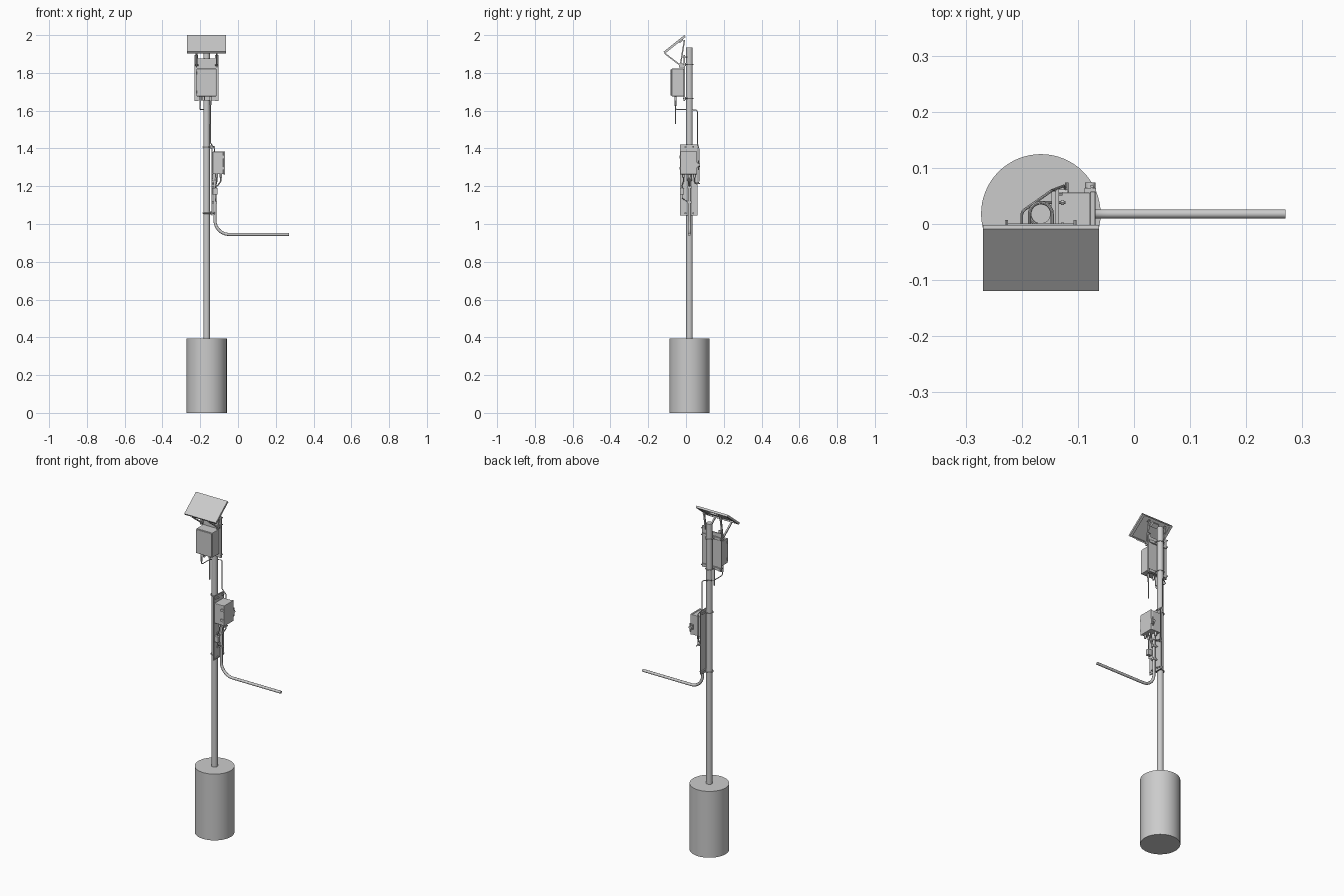
import bpy, bmesh, math
from mathutils import Vector, Matrix

old = bpy.data.objects.get("Cube")
if old:
    bpy.data.objects.remove(old, do_unlink=True)

grey = bpy.data.materials.new("light grey")
grey.use_nodes = True
grey.diffuse_color = (0.6, 0.6, 0.6, 1)
grey.node_tree.nodes["Principled BSDF"].inputs["Base Color"].default_value = (0.6, 0.6, 0.6, 1)

PX, PY = -0.166, 0.018      # pole axis
PR = 0.0175                 # pole radius


def add(name, bm, smooth=False):
    bmesh.ops.recalc_face_normals(bm, faces=bm.faces)
    me = bpy.data.meshes.new(name)
    bm.to_mesh(me)
    bm.free()
    me.materials.append(grey)
    ob = bpy.data.objects.new(name, me)
    bpy.context.collection.objects.link(ob)
    if smooth:
        bpy.ops.object.select_all(action='DESELECT')
        ob.select_set(True)
        bpy.context.view_layer.objects.active = ob
        bpy.ops.object.shade_smooth_by_angle(angle=math.radians(35))
    return ob


def box(name, x, y, z, matrix=Matrix(), bevel=0):
    """Box from three (low, high) ranges."""
    bm = bmesh.new()
    size = [b - a for a, b in (x, y, z)]
    mid = [(a + b) / 2 for a, b in (x, y, z)]
    bmesh.ops.create_cube(bm, size=1, matrix=matrix @ Matrix.Translation(mid) @ Matrix.Diagonal((*size, 1)))
    if bevel:
        bmesh.ops.bevel(bm, geom=bm.edges[:], offset=bevel, segments=2, affect='EDGES', profile=0.5)
    return add(name, bm)


def rod(name, a, b, r, sides=16):
    """Cylinder between two points."""
    a, b = Vector(a), Vector(b)
    d = b - a
    m = Matrix.Translation((a + b) / 2) @ d.to_track_quat('Z', 'Y').to_matrix().to_4x4()
    bm = bmesh.new()
    bmesh.ops.create_cone(bm, cap_ends=True, segments=sides, radius1=r, radius2=r, depth=d.length, matrix=m)
    return add(name, bm, sides > 8)


def bar(name, a, b, w, t):
    """Flat bar between two points in a plane of constant x."""
    a, b = Vector(a), Vector(b)
    d = b - a
    m = Matrix.Translation(a) @ Matrix.Rotation(math.atan2(d.z, d.y), 4, 'X')
    return box(name, (-w / 2, w / 2), (0, d.length), (-t / 2, t / 2), m)


def rounded(points, radius, steps=8):
    """Path with its inner corners turned into arcs."""
    p = [Vector(q) for q in points]
    out = [p[0]]
    for a, c, b in zip(p, p[1:], p[2:]):
        u, v = (a - c).normalized(), (b - c).normalized()
        half = u.angle(v) / 2
        cut = min(radius / math.tan(half), (a - c).length * .49, (b - c).length * .49)
        r = cut * math.tan(half)
        centre = c + (u + v).normalized() * (r / math.sin(half))
        s, e = c + u * cut - centre, c + v * cut - centre
        ang = s.angle(e)
        for i in range(steps + 1):
            t = i / steps
            out.append(centre + (s * math.sin((1 - t) * ang) + e * math.sin(t * ang)) / math.sin(ang))
    return out + [p[-1]]


def tube(name, path, r, sides=12):
    """Round tube swept along a path."""
    bm = bmesh.new()
    n = len(path)
    tang = [(path[min(i + 1, n - 1)] - path[max(i - 1, 0)]).normalized() for i in range(n)]
    side = tang[0].orthogonal().normalized()
    rings = []
    for i, (p, t) in enumerate(zip(path, tang)):
        if i:
            side = tang[i - 1].rotation_difference(t) @ side
        other = t.cross(side)
        rings.append([bm.verts.new(p + r * (side * math.cos(2 * math.pi * k / sides)
                                            + other * math.sin(2 * math.pi * k / sides))) for k in range(sides)])
    for a, b in zip(rings, rings[1:]):
        for k in range(sides):
            j = (k + 1) % sides
            bm.faces.new((a[k], a[j], b[j], b[k]))
    bm.faces.new(rings[0])
    bm.faces.new(rings[-1])
    return add(name, bm, True)


def u_bolt(name, z, direction, reach, r=0.0028):
    """U bolt round the pole, with nuts, legs running along direction."""
    d = Vector((*direction, 0))
    s = Vector((-d.y, d.x, 0))
    c = Vector((PX, PY, z))
    R = PR + r
    path = [c + s * R + d * reach]
    path += [c + R * (s * math.cos(a) - d * math.sin(a)) for a in [math.pi * i / 12 for i in range(13)]]
    path.append(c - s * R + d * reach)
    tube(name, path, r, 8)
    for k in (-1, 1):
        p = c + s * R * k + d * (reach - .008)
        rod(name + "_nut", p, p + d * .005, .0055, 6)


# Footing and pole
rod("concrete_footing", (PX, PY, 0), (PX, PY, 0.393), 0.1065, 64)
rod("pole", (PX, PY, 0.39), (PX, PY, 1.935), PR, 32)

# Solar panel: frame rails around a thin sheet, tilted to the front
tilt = Matrix.Translation((PX, -0.119, 1.912)) @ Matrix.Rotation(math.atan2(0.088, 0.11), 4, 'X')
W, L, T = 0.1035, 0.141, 0.012
box("panel_sheet", (-W, W), (0, L), (-0.005, 0), tilt)
for s in (-1, 1):
    box("panel_side_rail", sorted((s * W, s * (W - .006))), (0, L), (-T, -.0045), tilt)
    box("panel_side_lip", sorted((s * W, s * (W - .016))), (0, L), (-T, -T + .002), tilt)
for y in (0, L - .006):
    box("panel_end_rail", (-W, W), (y, y + .006), (-T, -.0045), tilt)
box("panel_junction_box", (-.02, .02), (.095, .12), (-.018, -.004), tilt)

# Panel bracket: a triangle of flat bars on each side
for s in (-1, 1):
    x = PX + s * 0.054
    bar("bracket_lower_arm", (x, -.112, 1.903), (x, -.03, 1.84), .009, .007)
    bar("bracket_rear_arm", (x, -.03, 1.838), (x, -.008, 1.975), .009, .007)
    box("bracket_lug", (x - .003, x + .003), (-.036, -.006), (1.828, 1.85))
    rod("bracket_bolt", (x - .01, -.03, 1.84), (x + .01, -.03, 1.84), .004, 6)
    rod("bracket_top_bolt", (x - .009, -.012, 1.965), (x + .009, -.012, 1.965), .0035, 6)
    box("mount_rail", (x - .009, x + .009), (-.012, -.004), (1.652, 1.895))
    for z in (1.668, 1.845, 1.885):
        rod("rail_bolt", (x + s * .007, -.017, z), (x + s * .007, .007, z), .003, 6)

# Upper cabinet on its back plate
box("upper_plate", (PX - .047, PX + .047), (-.013, -.007), (1.655, 1.875))
box("upper_cabinet", (-.219, -.114), (-.076, -.013), (1.676, 1.822), bevel=.002)
box("upper_door", (-.217, -.116), (-.083, -.0755), (1.679, 1.819), bevel=.002)
for z in (1.70, 1.80):
    rod("upper_hinge", (-.220, -.074, z - .008), (-.220, -.074, z + .008), .0025, 8)
for z in (1.665, 1.845):
    box("upper_clamp_bar", (PX - .06, PX + .06), (-.007, .001), (z - .008, z + .008))
    u_bolt("upper_u_bolt", z, (0, -1), .034)

# Glands, antenna and signal cable under the upper cabinet
for x in (-.2, -.182, -.146):
    rod("upper_gland", (x, -.056, 1.655), (x, -.056, 1.677), .006, 12)
rod("antenna_base", (-.146, -.056, 1.63), (-.146, -.056, 1.66), .0045)
rod("antenna", (-.146, -.056, 1.53), (-.146, -.056, 1.64), .003)
rod("cable_plug", (-.2, -.056, 1.625), (-.2, -.056, 1.66), .005)
tube("signal_cable", rounded([(-.2, -.056, 1.64), (-.2, -.056, 1.606), (-.2, .022, 1.606), (-.146, .06, 1.603),
                              (-.146, .06, 1.43), (-.125, .068, 1.40), (-.125, .068, 1.215),
                              (-.112, .045, 1.215), (-.112, .045, 1.25)], .012, 5), .0025, 8)

# Lower side plate, clamped to the pole
box("side_plate", (-.14, -.134), (-.033, .062), (1.045, 1.42))
for z in (1.057, 1.408):
    box("lower_clamp_bar", (-.147, -.14), (-.025, .058), (z - .008, z + .008))
    u_bolt("lower_u_bolt", z, (1, 0), .044)
    for y in (-.024, .054):
        rod("plate_bolt", (-.146, y, z), (-.127, y, z), .0035, 6)

# Lower cabinet with lid, latches and hinge
box("lower_cabinet", (-.134, -.078), (-.029, .056), (1.265, 1.383), bevel=.002)
box("lower_lid", (-.0785, -.069), (-.031, .058), (1.263, 1.385), bevel=.002)
for z in (1.295, 1.355):
    box("lower_hinge", (-.09, -.072), (-.035, -.028), (z - .007, z + .007))
box("latch_base", (-.088, -.068), (.055, .064), (1.298, 1.326))
rod("latch_knob", (-.078, .062, 1.312), (-.078, .074, 1.312), .009)
rod("latch_pin", (-.075, .067, 1.285), (-.075, .067, 1.335), .003, 8)

# Conduit with fittings and straps
tube("conduit", rounded([(-.122, PY, 1.25), (-.122, PY, 0.945), (.27, PY, 0.945)], .075, 14), .008, 16)
rod("conduit_fitting", (-.122, PY, 1.235), (-.122, PY, 1.266), .012, 16)
rod("conduit_nut", (-.122, PY, 1.228), (-.122, PY, 1.24), .014, 6)
for z in (1.115, 1.195):
    box("conduit_strap", (-.135, -.111), (PY - .010, PY + .010), (z - .006, z + .006))
    box("strap_foot", (-.135, -.131), (PY - .022, PY + .022), (z - .006, z + .006))

# Glands and a small sensor hanging below the lower cabinet
for x, y in ((-.112, -.014), (-.112, .045), (-.092, PY), (-.09, -.014)):
    rod("lower_gland", (x, y, 1.245), (x, y, 1.266), .006, 12)
tube("sensor_cable", rounded([(-.112, -.014, 1.25), (-.112, -.014, 1.225), (-.118, -.022, 1.20),
                              (-.118, -.022, 1.18)], .008, 4), .0025, 8)
box("sensor_body", (-.134, -.108), (-.032, -.011), (1.155, 1.19), bevel=.002)
tube("sensor_lead", rounded([(-.118, -.02, 1.16), (-.118, -.02, 1.135), (-.118, .006, 1.12)], .008, 4), .002, 8)
tube("link_cable", rounded([(-.092, PY, 1.25), (-.092, PY, 1.225), (-.11, PY, 1.20)], .01, 4), .0035, 8)
rod("ground_lug", (-.134, .056, 1.215), (-.118, .056, 1.215), .006, 6)
rod("ground_stud", (-.12, .045, 1.215), (-.12, .074, 1.215), .003, 8)
